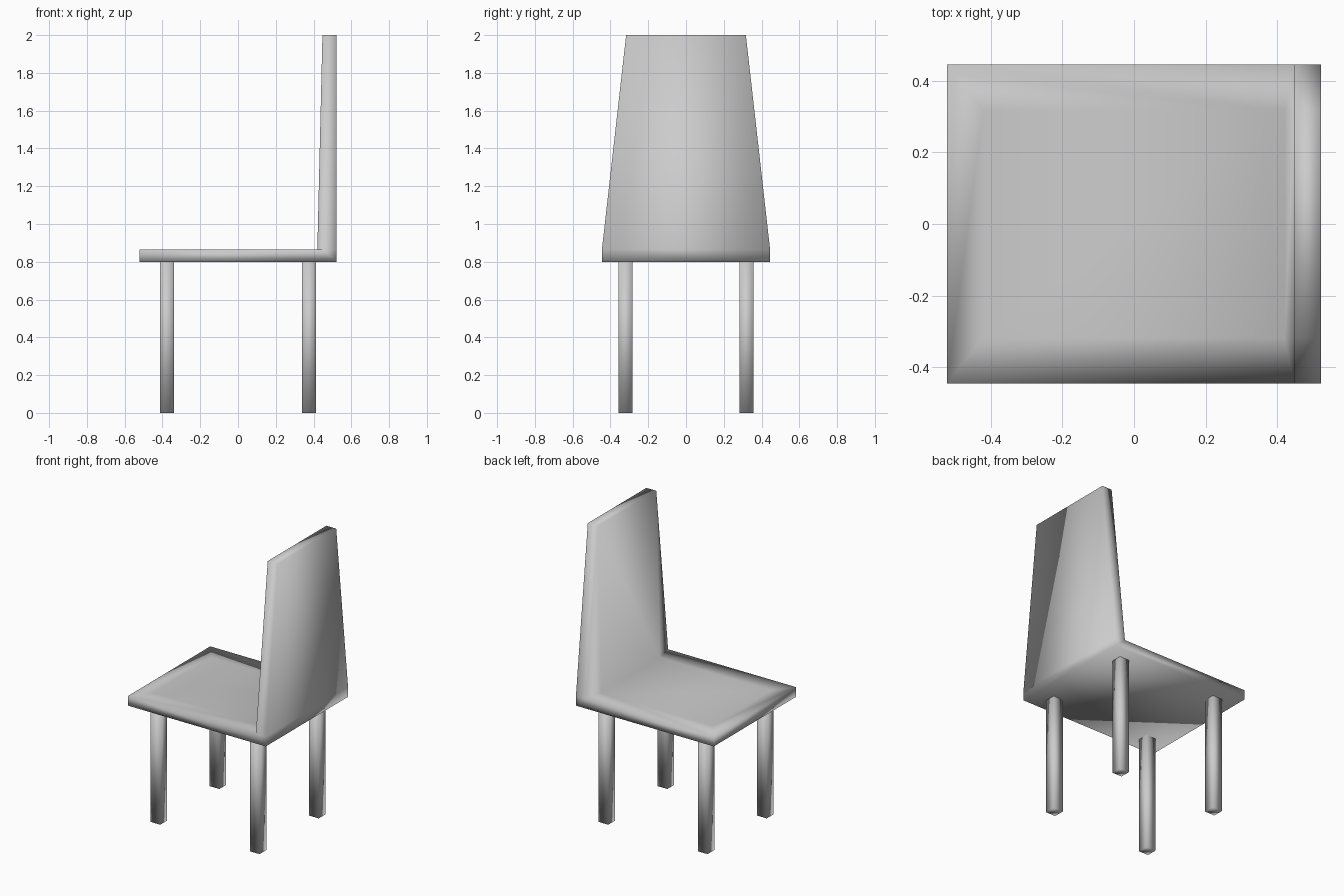
import bpy, bmesh

if "Cube" in bpy.data.objects:
    bpy.data.objects.remove(bpy.data.objects["Cube"])


def add_object(name, bm):
    bmesh.ops.recalc_face_normals(bm, faces=bm.faces)
    for f in bm.faces:
        f.smooth = True
    mesh = bpy.data.meshes.new(name)
    bm.to_mesh(mesh)
    bm.free()
    obj = bpy.data.objects.new(name, mesh)
    bpy.context.collection.objects.link(obj)
    return obj


# Seat and tapered backrest: one side profile, mirrored in y and bridged
SEAT_Z, TOP_Z, UNDER_Z = 0.866, 2.0, 0.80
profile = [
    (-0.522, 0.445, UNDER_Z), (-0.522, 0.445, SEAT_Z),   # front edge
    (-0.42, 0.317, SEAT_Z), (0.42, 0.317, SEAT_Z),       # sitting surface
    (0.447, 0.317, TOP_Z), (0.522, 0.317, TOP_Z),        # backrest top
    (0.522, 0.445, SEAT_Z), (0.522, 0.445, UNDER_Z),     # rear edge
]
side_joint = (0.447, 0.445, SEAT_Z)                      # backrest side meets seat

bm = bmesh.new()
sides = []
for s in (-1, 1):
    v = [bm.verts.new((x, y * s, z)) for x, y, z in profile + [side_joint]]
    for idx in ((0, 1, 8, 6, 7), (1, 2, 3, 8), (3, 4, 8), (8, 4, 5, 6)):
        bm.faces.new([v[i] for i in idx])
    sides.append(v)
a, b = sides
n = len(profile)
for i in range(n):
    j = (i + 1) % n
    bm.faces.new((a[i], a[j], b[j], b[i]))
add_object("seat_and_backrest", bm)

# Four square legs
LEG = 0.074
for x, x_name in ((-0.376, "front"), (0.376, "rear")):
    for y, y_name in ((-0.32, "right"), (0.32, "left")):
        bm = bmesh.new()
        bmesh.ops.create_cube(bm, size=1.0)
        bmesh.ops.scale(bm, vec=(LEG, LEG, UNDER_Z), verts=bm.verts)
        bmesh.ops.translate(bm, vec=(x, y, UNDER_Z / 2), verts=bm.verts)
        add_object(f"{x_name}_{y_name}_leg", bm)
